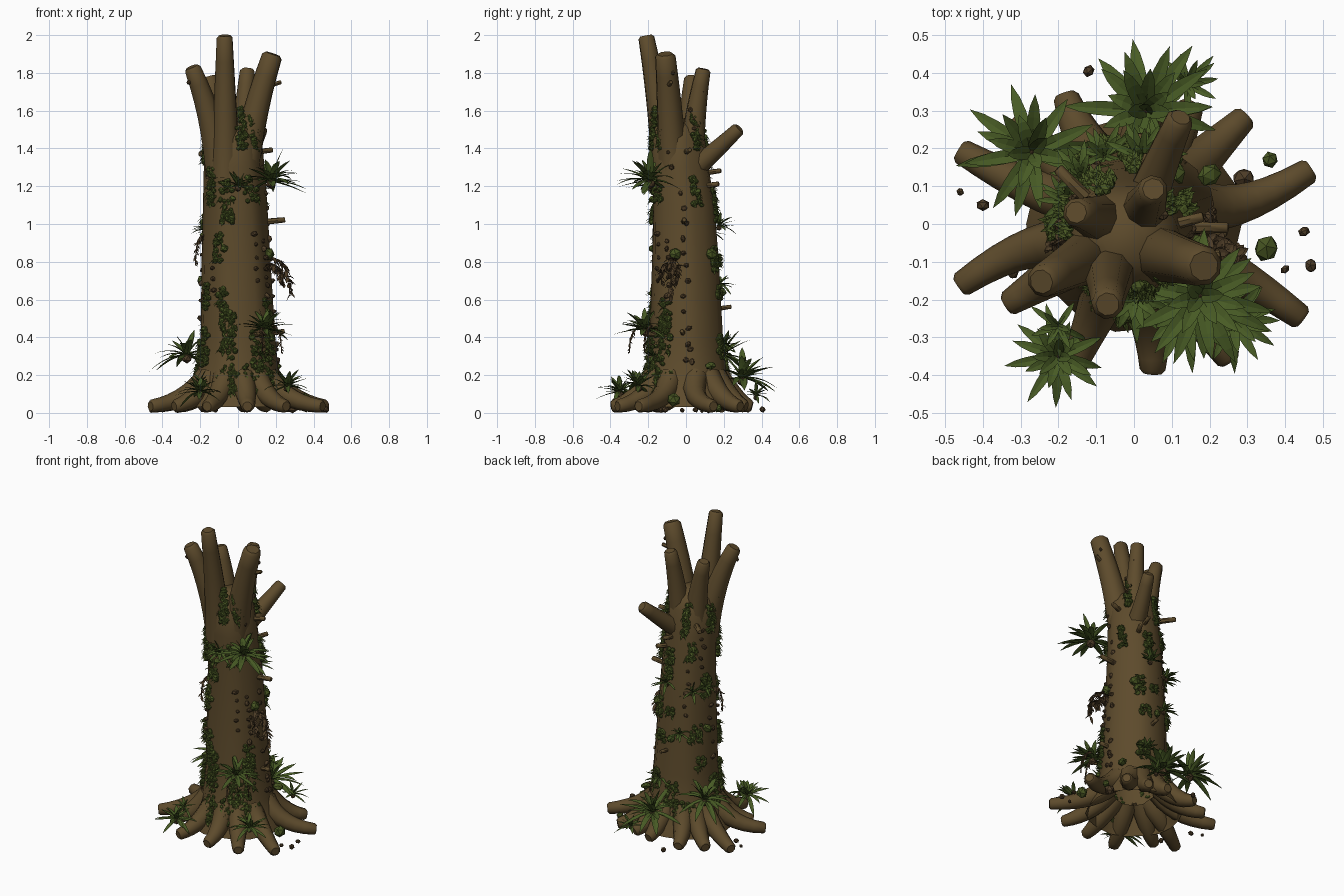
import bpy, bmesh, math, random
from mathutils import Vector, Matrix

if "Cube" in bpy.data.objects:
    bpy.data.objects.remove(bpy.data.objects["Cube"])

random.seed(7)
R = random.uniform
Z = Vector((0, 0, 1))


def mat(name, rgb):
    m = bpy.data.materials.new(name)
    m.diffuse_color = (*rgb, 1)
    m.use_nodes = True
    m.node_tree.nodes["Principled BSDF"].inputs["Base Color"].default_value = m.diffuse_color
    return m


BARK = mat("bark brown", (0.110, 0.070, 0.025))
LEAF = mat("leaf green", (0.064, 0.104, 0.018))
MOSS = mat("moss green", (0.064, 0.092, 0.016))
DRY = mat("dry brown", (0.075, 0.046, 0.020))


def finish(bm, name, m, smooth=False):
    me = bpy.data.meshes.new(name)
    bm.to_mesh(me)
    bm.free()
    me.materials.append(m)
    ob = bpy.data.objects.new(name, me)
    bpy.context.collection.objects.link(ob)
    if smooth:
        bpy.context.view_layer.objects.active = ob
        ob.select_set(True)
        bpy.ops.object.shade_smooth_by_angle(angle=math.radians(45))
        ob.select_set(False)
    return ob


def skin(bm, rings, open_start=False):
    """Join rings of vertices into a skin with capped ends."""
    vs = [[bm.verts.new(p) for p in r] for r in rings]
    n = len(vs[0])
    for a, b in zip(vs, vs[1:]):
        for i in range(n):
            j = (i + 1) % n
            bm.faces.new((a[i], a[j], b[j], b[i]))
    if not open_start:
        bm.faces.new(vs[0][::-1])
    bm.faces.new(vs[-1])


def tube(bm, a, b, c, r0, r1, n=9, seg=7, open_start=False):
    """Tapered tube along a quadratic curve, with a blunt rounded tip."""
    a, b, c = Vector(a), Vector(b), Vector(c)
    ref = (c - a).cross(Z)
    ref = ref.normalized() if ref.length > 1e-3 else Vector((1, 0, 0))
    rings = []
    steps = [(i / seg, r0 + (r1 - r0) * i / seg, 0) for i in range(seg + 1)]
    for t, r, push in steps + [(1, r1 * 0.72, r1 * 0.3)]:
        p = a * (1 - t) ** 2 + b * 2 * t * (1 - t) + c * t * t
        d = ((b - a) * (1 - t) + (c - b) * t).normalized()
        u = (ref - d * ref.dot(d)).normalized()
        v = d.cross(u)
        rings.append([p + d * push + (u * math.cos(k) + v * math.sin(k)) * r
                      for k in (i * math.tau / n for i in range(n))])
    skin(bm, rings, open_start)


# Trunk profile: height, centre x, centre y, radius
PROFILE = [(0.03, 0, 0, .285), (0.07, 0, 0, .27), (0.13, 0, 0, .24), (0.22, 0, 0, .213),
           (0.4, 0, 0, .195), (0.8, -.01, -.003, .178), (1.1, -.015, -.012, .165),
           (1.3, -.02, -.03, .155), (1.45, -.025, -.04, .145), (1.6, -.03, -.045, .125)]


def surf(deg, z, off=0.0):
    """Point on the trunk skin and its outward direction."""
    for p, q in zip(PROFILE, PROFILE[1:]):
        if z <= q[0] or q is PROFILE[-1]:
            t = (z - p[0]) / (q[0] - p[0])
            break
    cx, cy, r = (p[i] + (q[i] - p[i]) * t for i in (1, 2, 3))
    d = Vector((math.cos(math.radians(deg)), math.sin(math.radians(deg)), 0))
    return Vector((cx, cy, z)) + d * (r + off), d


# Trunk: open, hollow foot and a closed fork between the limbs
bm = bmesh.new()
rings = [[surf(i * 20, p[0], 0.006 * math.sin(i * 2.1 + p[0]))[0] for i in range(18)] for p in PROFILE[:-1]]
for z, k in ((1.51, .8), (1.56, .4)):
    rings.append([Vector((-.025 + (p.x + .025) * k, -.04 + (p.y + .04) * k, z)) for p in rings[8]])
skin(bm, rings, True)
finish(bm, "trunk", BARK, True)

# Sawn limbs at the crown and one side limb
bm = bmesh.new()
for tip, base, r0, r1 in [((-.24, -.15, 1.82), (-.09, -.07), .085, .045),
                          ((-.07, -.21, 1.985), (-.065, -.10), .085, .043),
                          ((.18, -.11, 1.885), (.03, -.07), .085, .055),
                          ((.05, .09, 1.81), (.02, .02), .075, .04),
                          ((-.15, .03, 1.77), (-.07, .01), .08, .04)]:
    mid = (base[0] * .75 + tip[0] * .25, base[1] * .75 + tip[1] * .25, 1.55)
    tube(bm, (*base, 1.25), mid, tip, r0, r1)
tube(bm, (.02, .03, 1.28), (.06, .14, 1.37), (.12, .275, 1.5), .06, .037)
finish(bm, "limbs", BARK, True)

# Spreading roots: tip position and sideways bend
bm = bmesh.new()
for x, y, bend in [(.46, .14, -.06), (.29, .28, .0), (.44, -.245, .03), (.25, -.355, 0),
                   (.05, -.385, .02), (-.16, -.38, 0), (-.33, -.21, .0), (-.455, -.16, -.06),
                   (-.455, .19, .03), (-.32, .26, 0), (-.18, .335, .02), (.03, .34, 0), (.15, .31, 0)]:
    d = Vector((x, y, 0)).normalized()
    side = Vector((-d.y, d.x, 0))
    b = d * .27 + side * bend
    tube(bm, d * .165 + Z * .19, (b.x, b.y, .055), (x, y, .036), .07, .035, open_start=True)
finish(bm, "roots", BARK, True)

# Broken twigs: angle, height, length, radius
bm = bmesh.new()
for deg, z, ln, r in [(0, 1.01, .09, .017), (15, 1.38, .06, .016), (75, 1.27, .06, .015),
                      (85, .55, .05, .013), (135, 1.36, .10, .018), (-5, .42, .05, .015),
                      (-60, .41, .06, .014), (60, 1.2, .06, .016)]:
    p, d = surf(deg, z, -.03)
    e = p + d * (ln + .03) + Z * .012
    tube(bm, p, (p + e) / 2, e, r, r * .85, 7, 2)
tube(bm, (.15, -.1, 1.72), (.18, -.09, 1.74), (.225, -.08, 1.75), .014, .012, 6, 2)
finish(bm, "twigs", BARK, True)


def blade(bm, p, d, ln, w, droop, seg=5):
    """Pointed, folded leaf that bends downward."""
    side = d.cross(Z)
    side = side.normalized() if side.length > 1e-3 else Vector((1, 0, 0))
    prev = None
    for i in range(seg + 1):
        t = i / seg
        c = p + d * ln * t - Z * droop * ln * t * t
        up = side.cross(d) * w * .35
        h = w * (.45 + 1.4 * t) * (1 - t) ** .8 if t < 1 else 0
        row = [bm.verts.new(q) for q in (c - side * h + up * (1 - t), c, c + side * h + up * (1 - t))]
        if prev:
            for k in (0, 1):
                bm.faces.new((prev[k], prev[k + 1], row[k + 1], row[k]))
        prev = row


# Rosette plants: centre, leaf length, leaf count, lean away from trunk
ROSETTES = [((.175, -.19, 1.225), .205, 26, .25), ((.0, -.19, 1.20), .13, 16, .4),
            ((-.27, .19, .30), .195, 22, .25), ((.03, .30, .18), .21, 24, .25),
            ((-.20, -.35, .11), .145, 22, .1), ((.26, -.25, .14), .14, 20, .2),
            ((.14, -.22, .44), .165, 24, .3), ((-.18, .06, .97), .09, 12, .5),
            ((.02, .175, .99), .105, 13, .5), ((.14, .37, .09), .10, 14, .2),
            ((.06, .19, .36), .10, 12, .5), ((-.14, .13, .95), .10, 12, .5),
            ((-.08, .18, .68), .10, 12, .5), ((.12, -.17, .30), .08, 10, .5), ((-.2, -.27, .16), .09, 10, .3)]
bm = bmesh.new()
core = bmesh.new()
for c, ln, n, lean in ROSETTES:
    c = Vector(c)
    out = Vector((c.x, c.y, 0)).normalized()
    for i in range(n):
        a = i * 2.4 + R(-.2, .2)
        el = math.radians(-8 + 85 * (i / n) + R(-8, 8))
        d = Vector((math.cos(a) * math.cos(el), math.sin(a) * math.cos(el), math.sin(el)))
        d = (d + out * lean).normalized()
        blade(bm, c, d, ln * R(.8, 1.08), ln * .14, R(.1, .5))
    bmesh.ops.create_icosphere(core, subdivisions=1, radius=ln * .15, matrix=Matrix.Translation(c - Z * .01))
finish(bm, "rosette_leaves", LEAF)
finish(core, "rosette_cores", DRY)


def lump(bm, p, r, squash=1.0):
    """Small faceted, randomly turned lump."""
    m = Matrix.Translation(p) @ Matrix.Rotation(R(0, 6.28), 4, (R(-1, 1), R(-1, 1), 1))
    m = m @ Matrix.Diagonal((r * R(.7, 1.2), r * R(.7, 1.2), r * squash, 1))
    bmesh.ops.create_icosphere(bm, subdivisions=1, radius=1, matrix=m)


# Moss strips: angle, lower height, upper height, half width
STRIPS = [(-105, .1, .55, .035), (-52, .2, .46, .05), (-150, .25, .45, .03), (-115, .55, .66, .025),
          (-122, .8, .95, .02), (-106, 1.0, 1.24, .035), (-72, 1.4, 1.62, .025), (195, 1.45, 1.6, .025),
          (-40, 1.4, 1.6, .025), (-60, 1.12, 1.25, .05), (40, 1.4, 1.58, .025), (65, .28, .42, .03),
          (70, .6, .67, .03), (60, .74, .88, .025), (80, 1.0, 1.2, .025), (-35, .3, .6, .03),
          (25, 1.1, 1.25, .025), (110, 1.3, 1.5, .025), (125, 1.12, 1.26, .03), (140, .62, .74, .035),
          (100, .2, .36, .03), (160, .9, 1.05, .03), (170, 1.3, 1.48, .025), (180, .2, .38, .03),
          (210, .55, .68, .025), (220, 1.1, 1.3, .025), (-62, .1, .28, .06), (-85, .12, .22, .05),
          (150, .45, .52, .03), (90, .78, .84, .025), (-30, .1, .22, .04), (120, .1, .25, .05)]
bm = bmesh.new()
for deg, z0, z1, w in STRIPS:
    for i in range(int((z1 - z0) / .0045)):
        a = deg + math.degrees(R(-w, w) / .17)
        p, d = surf(a, R(z0, z1), .004)
        lump(bm, p, R(.010, .019), .8)
        blade(bm, p, (d + Vector((R(-.7, .7), R(-.7, .7), R(-.6, .6)))).normalized(), R(.02, .04), .010, .4, 2)
# Round cushions on the trunk and on the ground
for deg, z, r in [(-17, .84, .03), (95, .64, .03), (50, .84, .032), (-110, .87, .022), (165, .7, .03)]:
    lump(bm, surf(deg, z, .006)[0], r)
for x, y, z, r in [(.36, .17, .025, .024), (.35, -.065, .07, .038), (.2, .13, .25, .03), (-.38, -.1, .07, .02)]:
    lump(bm, Vector((x, y, z)), r)
finish(bm, "moss", MOSS)

# Bark knobs and bracket fungi in vertical rows, plus loose clods
bm = bmesh.new()
for deg, z0, z1, step in [(0, .28, 1.2, .075), (10, .22, .4, .06), (-30, .62, .95, .05), (35, 1.45, 1.62, .05),
                          (-55, .7, .95, .06), (120, .8, 1.1, .07), (175, .5, .9, .08), (230, .65, .9, .07),
                          (150, 1.1, 1.35, .06), (-20, 1.3, 1.6, .07)]:
    z = z0
    while z < z1:
        lump(bm, surf(deg + R(-5, 5), z, .002)[0], R(.014, .022), .7)
        z += step * R(.8, 1.2)
for x, y, r in [(-.12, .405, .018), (.45, -.02, .014), (.468, -.11, .018), (-.46, .085, .011),
                (-.4, .05, .016), (.29, .12, .028), (.4, -.12, .014), (-.32, -.13, .016)]:
    lump(bm, Vector((x, y, r)), r)
for x, y, z in [(.2, -.07, 1.8), (.17, -.06, 1.78), (.07, .09, 1.7), (.06, .07, 1.6), (-.26, -.16, 1.75), (.1, -.1, 1.68)]:
    lump(bm, Vector((x, y, z)), .013)
finish(bm, "bark_knobs", DRY)

# Withered hanging fronds: start, end, number of leaflets, leaflet length
bm = bmesh.new()
for a, c, n, ln in [((.16, -.07, .82), (.275, -.08, .62), 34, .055), ((.16, -.1, .79), (.23, -.13, .68), 26, .05),
                    ((.165, -.04, .78), (.24, -.05, .68), 26, .045),
                    ((-.18, -.04, .94), (-.225, -.06, .78), 24, .035), ((.12, -.22, .46), (.13, -.30, .32), 18, .028),
                    ((.18, -.18, .46), (.23, -.22, .32), 18, .028)]:
    a, c = Vector(a), Vector(c)
    b = Vector((c.x, c.y, a.z))
    tube(bm, a, b, c, .006, .003, 4, 6)
    for i in range(n):
        t = (i + 1) / n
        p = a * (1 - t) ** 2 + b * 2 * t * (1 - t) + c * t * t
        d = Vector((R(-1, 1), R(-1, 1), R(-.7, .2))).normalized()
        blade(bm, p, d, ln * R(.6, 1) * (1.1 - .5 * t), ln * .3, .5, 3)
finish(bm, "withered_fronds", DRY)
